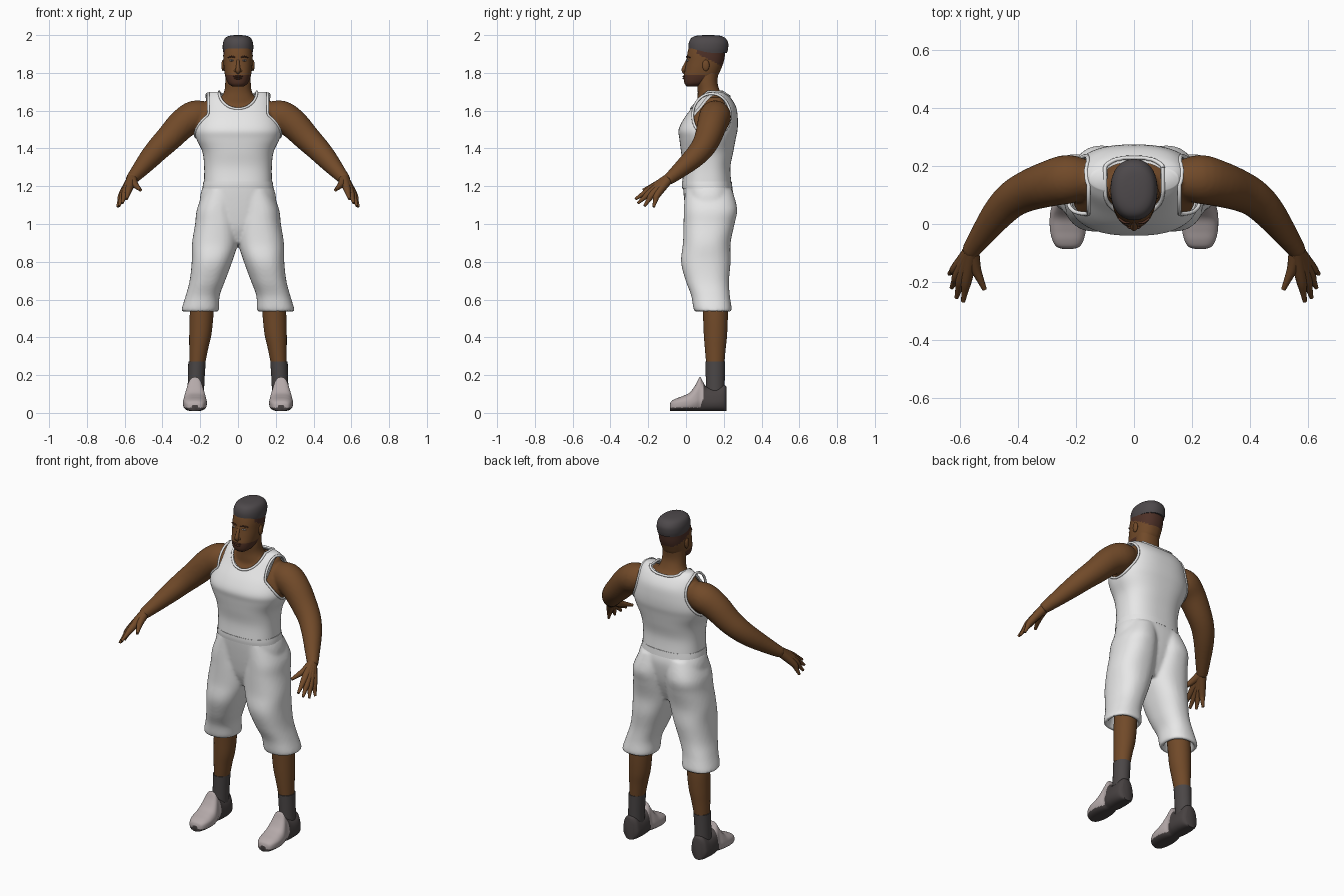
import bpy, bmesh, math
from mathutils import Vector, Matrix

if "Cube" in bpy.data.objects:
    bpy.data.objects.remove(bpy.data.objects["Cube"])


def material(name, r, g, b):
    m = bpy.data.materials.new(name)
    m.use_nodes = True
    m.diffuse_color = (r, g, b, 1)
    m.node_tree.nodes["Principled BSDF"].inputs["Base Color"].default_value = (r, g, b, 1)
    return m


SKIN = material("brown skin", .165, .068, .022)
BEARD = material("dark stubble", .085, .032, .018)
FADE = material("faded hair", .075, .03, .02)
HAIR = material("charcoal hair", .075, .066, .07)
WHITE = material("white fabric", .83, .83, .83)
SOCK = material("grey sock", .07, .062, .062)
SHOE = material("pale grey shoe", .46, .4, .4)
SOLE = material("dark grey shoe", .065, .055, .055)
EYE = material("eye white", .4, .36, .33)
X, Y, Z = Vector((1, 0, 0)), Vector((0, 1, 0)), Vector((0, 0, 1))
SIDES = (("left", 1), ("right", -1))


def spline(rows, steps=5):
    """Smoothly resample rows of numbers."""
    out = []
    for i in range(len(rows) - 1):
        a, b, c, d = (rows[max(0, min(len(rows) - 1, i + k))] for k in (-1, 0, 1, 2))
        for s in range(steps):
            t = s / steps
            out.append([q + .5 * t * (r - p + t * (2*p - 5*q + 4*r - e + t * (3*(q - r) + e - p)))
                        for p, q, r, e in zip(a, b, c, d)])
    return out + [list(rows[-1])]


def ring(bm, c, u, v, a, b, p=2, n=40):
    verts = []
    for i in range(n):
        t = 2 * math.pi * i / n
        x, y = math.cos(t), math.sin(t)
        verts.append(bm.verts.new(Vector(c) + u * math.copysign(abs(x) ** (2 / p), x) * a
                                  + v * math.copysign(abs(y) ** (2 / p), y) * b))
    return verts


def skin_rings(bm, rings):
    for r0, r1 in zip(rings, rings[1:]):
        for i in range(len(r0)):
            j = (i + 1) % len(r0)
            bm.faces.new((r0[i], r0[j], r1[j], r1[i]))
    bm.faces.new(rings[0])
    bm.faces.new(rings[-1])


def stack(bm, rows, p=2.2, s=1, n=40, grow=0):
    """Upright loft; rows are z, cx, cy, rx, ry."""
    skin_rings(bm, [ring(bm, (s * x, y, z), X, Y, rx + grow, ry + grow, p, n)
                    for z, x, y, rx, ry in spline(rows)])


def tube(bm, rows, s=1, ref=Z, n=16, steps=4):
    """Round tube; rows are x, y, z, radius."""
    pts = spline(rows, steps)
    pos = [Vector((s * q[0], q[1], q[2])) for q in pts]
    rings = []
    for i, q in enumerate(pts):
        t = (pos[min(i + 1, len(pos) - 1)] - pos[max(i - 1, 0)]).normalized()
        u = t.cross(ref).normalized()
        rings.append(ring(bm, pos[i], u, t.cross(u), q[3], q[3], 2, n))
    skin_rings(bm, rings)


def ball(bm, c, r):
    bmesh.ops.create_uvsphere(bm, u_segments=20, v_segments=12, radius=1,
                              matrix=Matrix.Translation(c) @ Matrix.Diagonal((*r, 1)))


def finish(bm, name, *mats, rule=None):
    bmesh.ops.recalc_face_normals(bm, faces=bm.faces[:])
    for f in bm.faces:
        f.smooth = True
        if rule:
            f.material_index = rule(f.calc_center_median())
    me = bpy.data.meshes.new(name)
    bm.to_mesh(me)
    bm.free()
    for m in mats:
        me.materials.append(m)
    me.set_sharp_from_angle(angle=math.radians(50))
    ob = bpy.data.objects.new(name, me)
    bpy.context.scene.collection.objects.link(ob)
    return ob


def bake(ob, mat):
    """Apply all modifiers."""
    bpy.context.view_layer.update()
    me = bpy.data.meshes.new_from_object(ob.evaluated_get(bpy.context.evaluated_depsgraph_get()))
    ob.modifiers.clear()
    ob.data = me
    me.materials.clear()
    me.materials.append(mat)
    me.polygons.foreach_set("use_smooth", [True] * len(me.polygons))
    me.set_sharp_from_angle(angle=math.radians(50))


def fuse(ob, mat, voxel, rounds):
    m = ob.modifiers.new("fuse", 'REMESH')
    m.mode, m.voxel_size = 'VOXEL', voxel
    m = ob.modifiers.new("soften", 'SMOOTH')
    m.factor, m.iterations = .5, rounds
    bake(ob, mat)


# Torso, neck and arms fused into one body
TORSO = [(1.215, 0, .11, .18, .13), (1.3, 0, .11, .179, .125), (1.38, 0, .112, .188, .138),
         (1.45, 0, .114, .22, .149), (1.5, 0, .117, .23, .156), (1.56, 0, .132, .215, .142),
         (1.62, 0, .15, .192, .115), (1.67, 0, .155, .175, .08), (1.7, 0, .155, .152, .045)]
ARM = [(.14, .15, 1.58, .06), (.22, .155, 1.572, .084), (.29, .14, 1.532, .08),
       (.365, .115, 1.455, .071), (.42, .085, 1.4, .064), (.47, .035, 1.345, .056),
       (.53, -.045, 1.275, .041), (.57, -.1, 1.23, .03)]
bm = bmesh.new()
stack(bm, TORSO[:-1], 2.5, grow=-.016)
stack(bm, [(1.58, 0, .14, .13, .08), (1.65, 0, .135, .1, .075), (1.7, 0, .122, .074, .06),
           (1.75, 0, .112, .068, .055), (1.82, 0, .115, .066, .06)])
for _, s in SIDES:
    tube(bm, ARM, s, n=24)
fuse(finish(bm, "body_skin", SKIN), SKIN, .009, 5)

# Hands: each finger runs from the wrist over its knuckle
FINGERS = [((.578, -.192, 1.182), (.59, -.268, 1.132)), ((.596, -.188, 1.168), (.613, -.255, 1.11)),
           ((.608, -.175, 1.16), (.63, -.22, 1.095)), ((.614, -.152, 1.156), (.638, -.172, 1.09))]
for side, s in SIDES:
    bm = bmesh.new()
    for k, tip in FINGERS:
        mid = [(a + b) / 2 for a, b in zip(k, tip)]
        tube(bm, [(.56, -.09, 1.242, .027), (*k, .019), (*mid, .0125), (*tip, .007)], s, n=12)
    tube(bm, [(.56, -.09, 1.24, .026), (.548, -.15, 1.212, .019), (.532, -.19, 1.195, .013),
              (.516, -.226, 1.18, .008)], s, n=12)
    finish(bm, side + "_hand", SKIN)

# Vest: thin shell with openings for the arms and neck
bm = bmesh.new()
stack(bm, TORSO, 2.5, n=64)
vest = finish(bm, "vest", WHITE)
m = vest.modifiers.new("cloth", 'SOLIDIFY')
m.thickness, m.offset = .011, -1
AY, AZ, ARY, ARZ = .135, 1.575, .1, .115
cutters = []


def cutter(c0, c1, u, v, a, b):
    bm = bmesh.new()
    skin_rings(bm, [ring(bm, c, u, v, a, b, 2, 48) for c in (c0, c1)])
    ob = finish(bm, "opening_cutter", WHITE)
    ob.hide_render = True
    cutters.append(ob)
    m = vest.modifiers.new("opening", 'BOOLEAN')
    m.operation, m.solver, m.object = 'DIFFERENCE', 'EXACT', ob


for _, s in SIDES:
    cutter((s * .155, AY, AZ), (s * .4, AY, AZ), Y, Z, ARY, ARZ)
cutter((0, -.2, 1.7), (0, .157, 1.7), X, Z, .1, .09)
cutter((0, .153, 1.7), (0, .4, 1.7), X, Z, .1, .025)
bake(vest, WHITE)
for ob in cutters:
    bpy.data.objects.remove(ob)

# Rolled trim following the openings
FINE = spline(TORSO, 12)


def section(z):
    return min(FINE, key=lambda r: abs(r[0] - z))


def bulge(d, r):
    return max(0, 1 - min(1, abs(d / r)) ** 2.5) ** .4


bm = bmesh.new()
for _, s in SIDES:
    loop = []
    for i in range(50):
        t = 2 * math.pi * i / 48 - math.pi / 2
        y, z = AY + ARY * math.cos(t), AZ + ARZ * math.sin(t)
        q = section(z)
        loop.append((max(.157, q[3] * bulge(y - q[2], q[4])), y, z, .007))
    tube(bm, loop, s, X, 8, 1)
loop = []
for i in range(50):
    t = 2 * math.pi * i / 48
    front = math.sin(t) < 0
    x, z = .1 * math.cos(t), 1.7 - abs(math.sin(t)) * (.09 if front else .025)
    q = section(z)
    loop.append((x, q[2] + (-1 if front else 1) * q[4] * bulge(x, q[3]), z, .007))
tube(bm, loop, 1, Z, 8, 1)
finish(bm, "vest_trim", WHITE)

# Shorts: hips and two hollow-hemmed legs fused together
bm = bmesh.new()
stack(bm, [(1.215, 0, .11, .178, .127), (1.15, 0, .12, .2, .132), (1.05, 0, .12, .2, .12),
           (.97, 0, .115, .15, .1), (.9, 0, .115, .05, .07)], 2.4)
for _, s in SIDES:
    stack(bm, [(1.18, .085, .12, .09, .125), (1.08, .111, .13, .106, .141), (1, .113, .122, .114, .135),
               (.9, .122, .11, .121, .126), (.8, .138, .105, .107, .131), (.7, .162, .113, .094, .115),
               (.62, .187, .13, .09, .102), (.543, .2, .142, .099, .1), (.546, .2, .142, .076, .077),
               (.64, .183, .13, .064, .074)], 2.3, s)
fuse(finish(bm, "shorts", WHITE), WHITE, .009, 5)
bm = bmesh.new()
stack(bm, [(1.188, 0, .113, .188, .133), (1.206, 0, .111, .186, .133), (1.224, 0, .11, .183, .132)], 2.4)
finish(bm, "waistband", WHITE)

# Legs, socks and shoes
SHOE_ROWS = [(-.086, .018, .04), (-.078, .04, .058), (-.055, .054, .072), (-.02, .062, .085),
             (.02, .063, .105), (.05, .06, .145), (.073, .054, .186), (.088, .055, .165),
             (.11, .057, .135), (.16, .058, .13), (.2, .052, .145), (.215, .034, .135)]


def shoe_colour(c):
    return int(c.z < .028 or c.y > .095 - .4 * max(0, .08 - c.z))


for side, s in SIDES:
    bm = bmesh.new()
    stack(bm, [(.7, .175, .145, .06, .066), (.54, .191, .155, .063, .066), (.42, .199, .156, .059, .062),
               (.34, .208, .155, .05, .055), (.25, .217, .155, .041, .047)], 2, s)
    finish(bm, side + "_leg", SKIN)
    bm = bmesh.new()
    stack(bm, [(.06, .225, .155, .044, .05), (.16, .222, .155, .044, .05), (.272, .217, .155, .046, .052)], 2, s)
    finish(bm, side + "_sock", SOCK)
    bm = bmesh.new()
    skin_rings(bm, [ring(bm, (s * .228, y, h / 2 + .006), X, Z, w, h / 2 - .003, 2.8, 56)
                    for y, w, h in spline(SHOE_ROWS, 6)])
    for v in bm.verts:
        v.co.x = s * .228 + (v.co.x - s * .228) * (1 - 2.6 * max(0, v.co.z - .06))
    finish(bm, side + "_shoe", SHOE, SOLE, rule=shoe_colour)


# Head with stubble and faded sides
def head_colour(c):
    if c.y > .06 and c.z > 1.9 - .5 * (c.y - .06):
        return 2
    return int(c.z < 1.79 and c.y < .1)


bm = bmesh.new()
stack(bm, [(1.728, 0, .035, .03, .03), (1.745, 0, .052, .052, .06), (1.78, 0, .076, .067, .088),
           (1.82, 0, .09, .074, .095), (1.86, 0, .101, .077, .099), (1.9, 0, .107, .078, .1),
           (1.94, 0, .115, .074, .098), (1.96, 0, .115, .06, .08)], 2.3, n=64)
finish(bm, "head", SKIN, BEARD, FADE, rule=head_colour)
bm = bmesh.new()
stack(bm, [(1.905, 0, .117, .077, .1), (1.93, 0, .118, .081, .105), (1.96, 0, .119, .079, .104),
           (1.984, 0, .118, .068, .09), (1.996, 0, .118, .046, .065), (2, 0, .118, .015, .02)], 2.2)
finish(bm, "hair", HAIR)

# Facial features
bm = bmesh.new()
tube(bm, [(0, .012, 1.875, .007), (0, -.002, 1.845, .009), (0, -.011, 1.815, .013), (0, -.002, 1.8, .01)], 1, X)
for _, s in SIDES:
    ball(bm, (s * .013, -.001, 1.81), (.009, .01, .008))
    ball(bm, (s * .079, .105, 1.84), (.009, .019, .03))
finish(bm, "nose_and_ears", SKIN)
bm = bmesh.new()
ball(bm, (0, -.008, 1.781), (.026, .011, .005))
ball(bm, (0, -.007, 1.771), (.022, .011, .006))
for _, s in SIDES:
    tube(bm, [(.014, .004, 1.882, .003), (.034, .006, 1.887, .004), (.054, .021, 1.881, .003)], s)
finish(bm, "lips_and_brows", BEARD)
for name, mat, size in (("eyes", EYE, (.012, .008, .005)), ("pupils", HAIR, (.005, .0095, .005))):
    bm = bmesh.new()
    for _, s in SIDES:
        ball(bm, (s * .033, .01, 1.866), size)
    finish(bm, name, mat)
